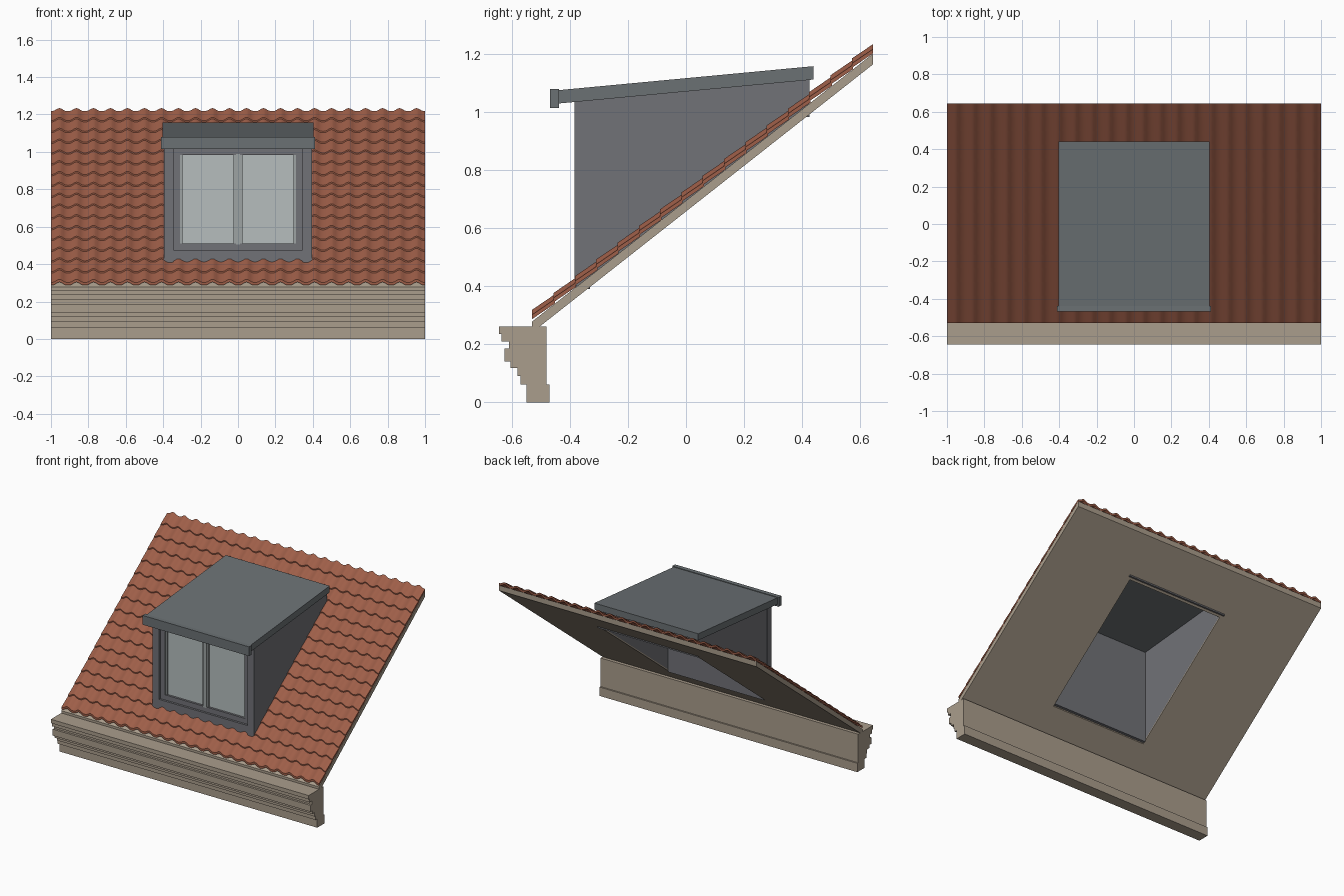
import bpy, bmesh, math

cube = bpy.data.objects.get("Cube")
if cube:
    bpy.data.objects.remove(cube, do_unlink=True)


def material(name, rgb):
    lin = [((c / 255 + 0.055) / 1.055) ** 2.4 for c in rgb] + [1]
    m = bpy.data.materials.new(name)
    m.use_nodes = True
    m.diffuse_color = lin
    m.node_tree.nodes["Principled BSDF"].inputs["Base Color"].default_value = lin
    return m


STONE = material("beige stone", (170, 157, 140))
CLAY = material("terracotta", (158, 94, 72))
WALL = material("grey cladding", (113, 114, 119))
ZINC = material("zinc grey", (107, 113, 116))
SASH = material("pale frame grey", (158, 164, 164))
GLASS = material("pale glass", (182, 190, 190))


def finish(name, bm, mat):
    bmesh.ops.recalc_face_normals(bm, faces=bm.faces)
    me = bpy.data.meshes.new(name)
    bm.to_mesh(me)
    bm.free()
    me.materials.append(mat)
    ob = bpy.data.objects.new(name, me)
    bpy.context.collection.objects.link(ob)
    return ob


def prism(name, profile, x0, x1, mat):
    """Extrude a (y, z) profile along x."""
    bm = bmesh.new()
    face = bm.faces.new([bm.verts.new((x0, y, z)) for y, z in profile])
    out = bmesh.ops.extrude_face_region(bm, geom=[face])["geom"]
    verts = [v for v in out if isinstance(v, bmesh.types.BMVert)]
    bmesh.ops.translate(bm, verts=verts, vec=(x1 - x0, 0, 0))
    return finish(name, bm, mat)


def box(name, x0, x1, y0, y1, z0, z1, mat):
    return prism(name, [(y0, z0), (y1, z0), (y1, z1), (y0, z1)], x0, x1, mat)


def frame(name, x0, x1, z0, z1, w, y0, y1, mat):
    """Rectangular ring facing the front."""
    bm = bmesh.new()
    rings = []
    for y in (y0, y1):
        for d in (0, w):
            rings.append([bm.verts.new((x, y, z)) for x, z in (
                (x0 + d, z0 + d), (x1 - d, z0 + d), (x1 - d, z1 - d), (x0 + d, z1 - d))])
    for a, b in ((0, 1), (2, 3), (0, 2), (1, 3)):
        for i in range(4):
            j = (i + 1) % 4
            bm.faces.new((rings[a][i], rings[a][j], rings[b][j], rings[b][i]))
    return finish(name, bm, mat)


SLOPE = 0.786
BACK, EAVE = 0.645, -0.53


def under(y):
    return 0.265 + SLOPE * (y + 0.5)


def ceiling(y):
    return 1.071 + 0.094 * y


# Stepped stone cornice
prism("cornice", [(-0.645, 0.262), (-0.48, 0.262), (-0.48, 0.062), (-0.47, 0.062),
                  (-0.47, 0), (-0.55, 0), (-0.55, 0.062), (-0.57, 0.062), (-0.57, 0.09),
                  (-0.58, 0.09), (-0.58, 0.118), (-0.605, 0.118), (-0.605, 0.14),
                  (-0.625, 0.14), (-0.625, 0.185), (-0.61, 0.185), (-0.61, 0.21),
                  (-0.635, 0.21), (-0.635, 0.235), (-0.645, 0.235)], -1, 1, STONE)

# Sloping roof deck with an opening under the dormer
deck = prism("roof_deck", [(EAVE, 0.262), (-0.503, 0.262), (BACK, under(BACK)),
                           (BACK, under(BACK) + 0.037), (EAVE, under(EAVE) + 0.037)], -1, 1, STONE)
cutter = box("opening_cutter", -0.37, 0.37, -0.35, 0.40, 0, 2, STONE)
cutter.hide_render = True
cutter.hide_viewport = True
cutter.display_type = 'WIRE'
cut = deck.modifiers.new("opening", 'BOOLEAN')
cut.object = cutter
cut.solver = 'EXACT'

# Rows of curved roof tiles
ROWS, COLS, SEG = 16, 22, 8
PITCH = (BACK - EAVE) / ROWS
WIDTH = 2 / COLS


def roll(x):
    t = ((x + 1) / WIDTH) % 1
    return 0.017 * (0.5 - 0.5 * math.cos(2 * math.pi * t)) ** 1.5


def tile_strip(bm, row, x0, x1):
    y0 = EAVE + row * PITCH
    y1 = min(y0 + PITCH * 1.06, BACK)
    z0 = 0.293 + row * PITCH * SLOPE
    z1 = z0 + (y1 - y0) * SLOPE - 0.008
    step = WIDTH / SEG
    first, last = math.floor((x0 + 1) / step) + 1, math.ceil((x1 + 1) / step)
    xs = [x0] + [i * step - 1 for i in range(first, last)] + [x1]
    prev = None
    for x in xs:
        h = roll(x)
        ring = [bm.verts.new((x, y, z + h)) for y, z in (
            (y0, z0 - 0.006), (y1, z1 - 0.006), (y1, z1 + 0.009), (y0, z0 + 0.009))]
        if prev:
            for i in range(4):
                j = (i + 1) % 4
                bm.faces.new((prev[i], prev[j], ring[j], ring[i]))
        else:
            bm.faces.new(ring)
        prev = ring
    bm.faces.new(prev)


bm = bmesh.new()
for r in range(ROWS):
    if 2 <= r <= 12:
        tile_strip(bm, r, -1, -0.385)
        tile_strip(bm, r, 0.385, 1)
    else:
        tile_strip(bm, r, -1, 1)
tiles = finish("roof_tiles", bm, CLAY)
bpy.context.view_layer.objects.active = tiles
tiles.select_set(True)
bpy.ops.object.shade_smooth_by_angle(angle=math.radians(40))

# Dormer cheeks, corner posts and back wall
for side, s in (("left", 1), ("right", -1)):
    prism(side + "_cheek", [(-0.375, under(-0.375) + 0.01), (0.425, under(0.425) + 0.01),
                            (0.425, ceiling(0.425) + 0.01), (-0.375, ceiling(-0.375) + 0.01)],
          s * 0.37, s * 0.392, WALL)
    box(side + "_corner_post", s * 0.345, s * 0.395, -0.385, -0.34, 0.40, 1.042, WALL)
box("dormer_back_wall", -0.39, 0.39, 0.40, 0.425, under(0.40) + 0.01, ceiling(0.4) + 0.01, WALL)

# Dormer roof and front fascia
prism("dormer_roof", [(-0.445, ceiling(-0.445)), (0.44, ceiling(0.44)),
                      (0.44, ceiling(0.44) + 0.046), (-0.445, ceiling(-0.445) + 0.046)],
      -0.403, 0.403, ZINC)
box("fascia", -0.413, 0.413, -0.468, -0.438, 1.015, 1.08, ZINC)

# Window wall: apron, header, backing panel
box("apron", -0.37, 0.37, -0.38, -0.33, 0.39, 0.475, WALL)
box("header", -0.37, 0.37, -0.375, -0.33, 1.015, 1.04, WALL)
box("backing_panel", -0.37, 0.37, -0.34, -0.33, 0.47, 1.03, WALL)

# Window frame with two casements
frame("window_frame", -0.345, 0.345, 0.475, 1.02, 0.036, -0.365, -0.338, WALL)
box("mullion", -0.012, 0.012, -0.368, -0.338, 0.505, 0.99, SASH)
for side, s in (("left", 1), ("right", -1)):
    a, b = sorted((s * 0.012, s * 0.309))
    frame(side + "_casement", a, b, 0.497, 1.0, 0.012, -0.36, -0.338, SASH)
    box(side + "_glass", a + 0.01, b - 0.01, -0.35, -0.342, 0.505, 0.99, GLASS)
